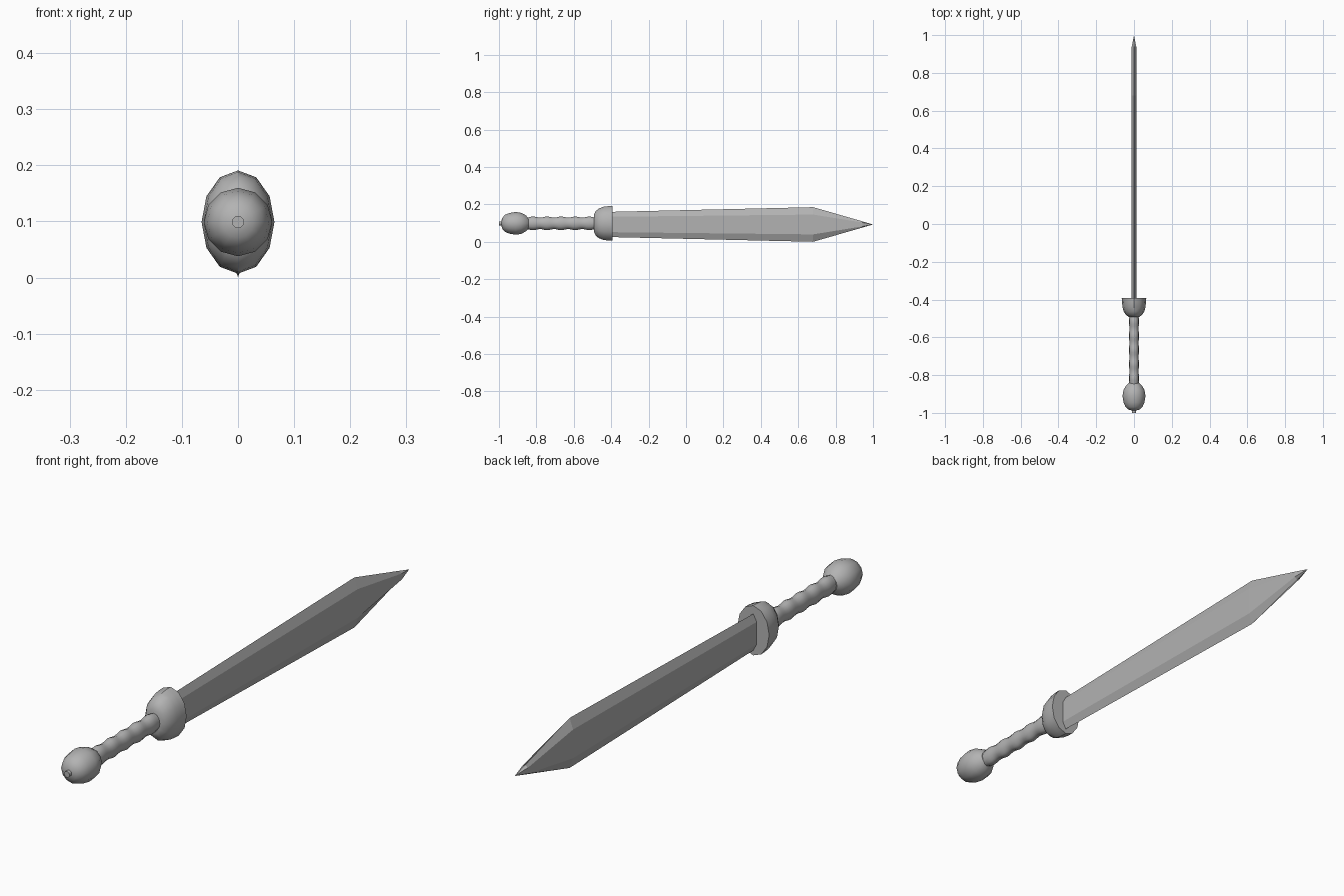
import bpy, bmesh, math

if "Cube" in bpy.data.objects:
    bpy.data.objects.remove(bpy.data.objects["Cube"])

ZC = 0.099  # height of the hilt's axis
ZB = 0.093  # height of the blade's axis

# Dark grey metal
metal = bpy.data.materials.new("dark_metal")
metal.diffuse_color = (0.45, 0.45, 0.45, 1)
metal.use_nodes = True
metal.node_tree.nodes["Principled BSDF"].inputs["Base Color"].default_value = metal.diffuse_color


def loft(name, rings, smooth=True):
    """Skin a list of equal-length point rings, capping both ends."""
    bm = bmesh.new()
    loops = [[bm.verts.new(p) for p in ring] for ring in rings]
    n = len(loops[0])
    for a, b in zip(loops, loops[1:]):
        for i in range(n):
            j = (i + 1) % n
            bm.faces.new((a[i], a[j], b[j], b[i]))
    bm.faces.new(loops[0])
    bm.faces.new(loops[-1])
    bmesh.ops.remove_doubles(bm, verts=bm.verts, dist=1e-5)
    bmesh.ops.recalc_face_normals(bm, faces=bm.faces)
    me = bpy.data.meshes.new(name)
    bm.to_mesh(me)
    bm.free()
    me.materials.append(metal)
    ob = bpy.data.objects.new(name, me)
    bpy.context.collection.objects.link(ob)
    if smooth:
        bpy.ops.object.select_all(action='DESELECT')
        ob.select_set(True)
        bpy.context.view_layer.objects.active = ob
        bpy.ops.object.shade_smooth_by_angle(angle=math.radians(40))
    return ob


def turned(name, profile, sides=12):
    """Elliptical turning along y from (y, x radius, z radius) stations."""
    steps = [2 * math.pi * i / sides for i in range(sides)]
    return loft(name, [[(rx * math.sin(t), y, ZC + rz * math.cos(t)) for t in steps]
                       for y, rx, rz in profile])


# Pommel with its small end rivet
turned("pommel", [(y, r, r) for y, r in [
    (-0.988, 0.008), (-0.983, 0.028), (-0.969, 0.045), (-0.945, 0.055), (-0.91, 0.061),
    (-0.88, 0.056), (-0.855, 0.042), (-0.843, 0.028)]])
turned("pommel_rivet", [(-1.0, 0.011, 0.011), (-0.98, 0.011, 0.011)])

# Grip with finger swells
grip = []
for i in range(31):
    y = -0.855 + 0.375 * i / 30
    w = math.cos(2 * math.pi * 5 * i / 30)
    grip.append((y, 0.0255 - 0.001 * w, 0.0335 - 0.003 * w))
turned("grip", grip)

# Domed guard, flat towards the blade
turned("guard", [(-0.492, 0.028, 0.046), (-0.482, 0.042, 0.066), (-0.465, 0.054, 0.080),
                 (-0.44, 0.061, 0.089), (-0.415, 0.063, 0.092), (-0.393, 0.065, 0.092)])


# Blade: bevelled hexagonal section, widening towards the point
def section(y, half, flat, thick):
    return [(x, y, ZB + z) for x, z in (
        (0, half), (thick, flat), (thick, -flat), (0, -half), (-thick, -flat), (-thick, flat))]


loft("blade", [section(-0.42, 0.067, 0.041, 0.014), section(0.68, 0.0925, 0.053, 0.014),
               section(0.94, 0.0175, 0.011, 0.012), section(1.0, 0, 0, 0)], smooth=False)
